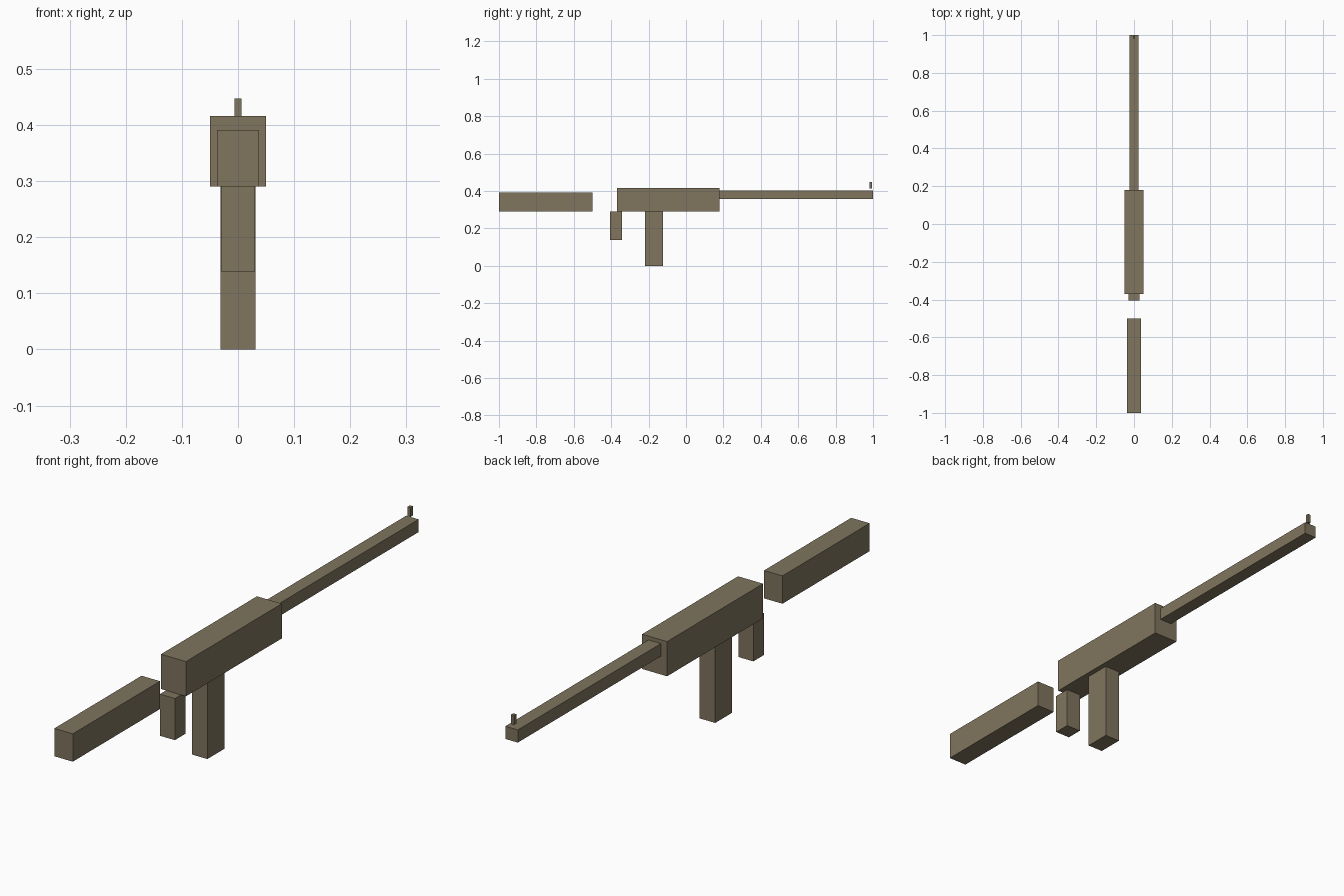
import bpy

if "Cube" in bpy.data.objects:
    bpy.data.objects.remove(bpy.data.objects["Cube"])

# Single flat drab colour shared by every part
drab = bpy.data.materials.new("drab_brown")
drab.diffuse_color = (0.215, 0.178, 0.112, 1.0)
drab.use_nodes = True
drab.node_tree.nodes["Principled BSDF"].inputs["Base Color"].default_value = drab.diffuse_color


def box(name, width, y0, y1, z0, z1):
    """Box centred on x = 0, given by its width and its y and z limits."""
    bpy.ops.mesh.primitive_cube_add(size=1, location=(0, (y0 + y1) / 2, (z0 + z1) / 2))
    ob = bpy.context.object
    ob.name = name
    ob.scale = (width, y1 - y0, z1 - z0)
    bpy.ops.object.transform_apply(location=False, rotation=False, scale=True)
    ob.data.materials.append(drab)
    return ob


# Main body and the long barrel in front of it
box("receiver", 0.10, -0.37, 0.18, 0.29, 0.416)
box("barrel", 0.05, 0.18, 1.0, 0.356, 0.402)

# Small post floating just above the barrel tip
box("front_sight", 0.012, 0.981, 0.994, 0.413, 0.447)

# Detached rear block
box("stock", 0.074, -1.0, -0.5, 0.29, 0.391)

# Two posts below the body
box("grip", 0.06, -0.405, -0.343, 0.139, 0.29)
box("magazine", 0.062, -0.22, -0.123, 0.0, 0.29)
